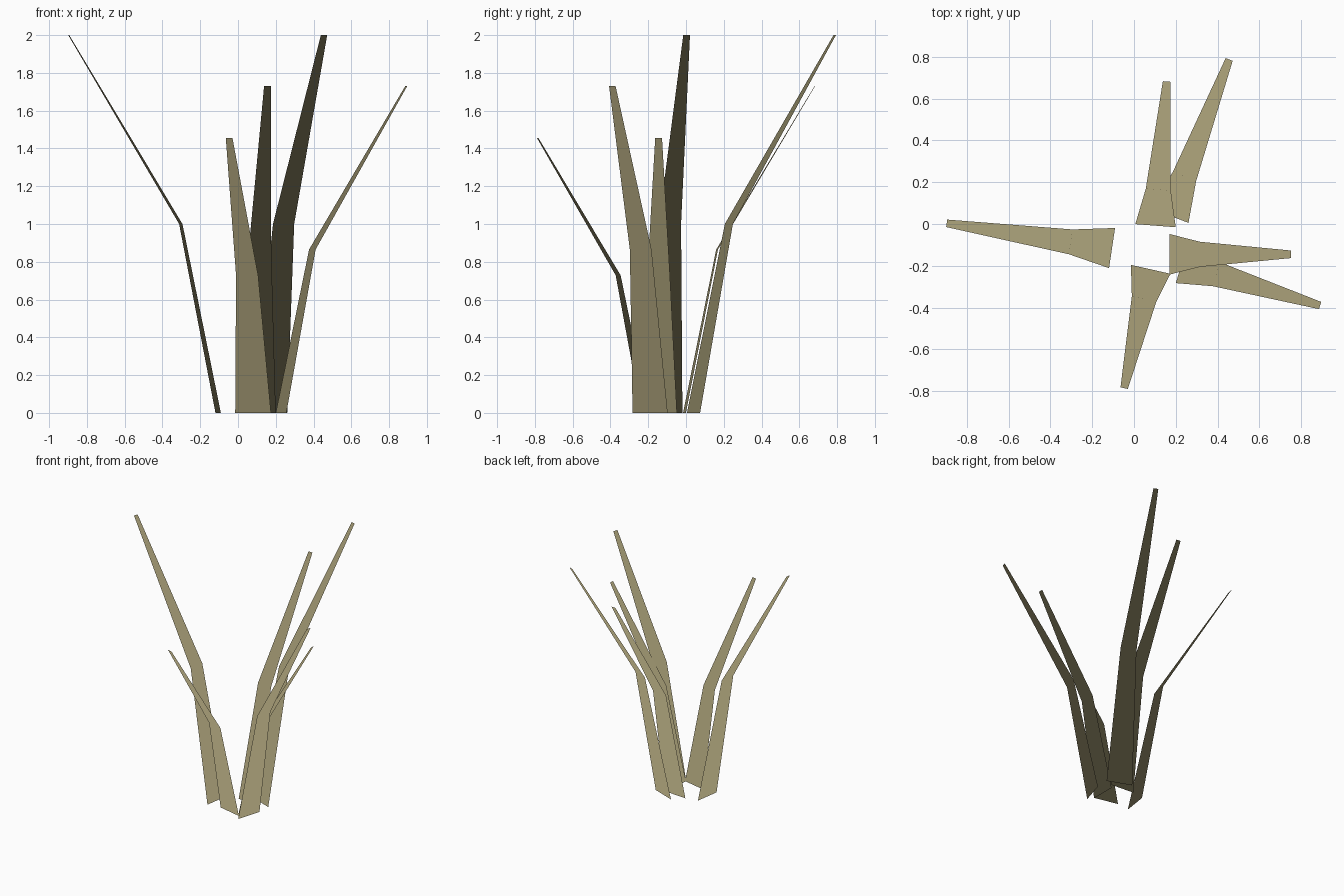
import bpy, bmesh, math
from mathutils import Vector

if "Cube" in bpy.data.objects:
    bpy.data.objects.remove(bpy.data.objects["Cube"])

# dry grass colour
mat = bpy.data.materials.new("dry_grass")
mat.diffuse_color = (0.42, 0.37, 0.20, 1)
mat.use_nodes = True
mat.node_tree.nodes["Principled BSDF"].inputs["Base Color"].default_value = mat.diffuse_color

# half width, outward reach and height of each row at full size
ROWS = [(0.097, 0.0, 0.0), (0.060, 0.2, 1.0), (0.018, 0.8, 2.0)]


def blade(name, x, y, angle, size):
    """Bent, tapering strip leaning outward along the given heading."""
    a = math.radians(angle)
    out = Vector((math.cos(a), math.sin(a), 0))
    side = Vector((-math.sin(a), math.cos(a), 0))
    bm = bmesh.new()
    rows = []
    for half, reach, height in ROWS:
        c = Vector((x, y, height * size)) + out * reach * size
        rows.append([bm.verts.new(c - side * half), bm.verts.new(c + side * half)])
    for low, high in zip(rows, rows[1:]):
        f = bm.faces.new((low[0], high[0], high[1], low[1]))
        f.smooth = True
    me = bpy.data.meshes.new(name)
    bm.to_mesh(me)
    bm.free()
    # grass shading: every normal points up, tipped slightly outward
    up = (Vector((0, 0, 1)) + out * 0.06).normalized()
    me.normals_split_custom_set_from_vertices([up] * len(me.vertices))
    me.materials.append(mat)
    bpy.context.collection.objects.link(bpy.data.objects.new(name, me))


# two tall, two medium and two short blades: base x, base y, heading, size
blade("tall_blade_left", -0.105, -0.115, 171.5, 1.0)
blade("tall_blade_back", 0.17, 0.04, 69.1, 1.0)
blade("medium_blade_back", 0.103, -0.008, 85.6, 0.865)
blade("medium_blade_right", 0.228, -0.19, -16.8, 0.865)
blade("short_blade_right", 0.17, -0.145, 0.0, 0.728)
blade("short_blade_front", 0.08, -0.217, -102.6, 0.728)
